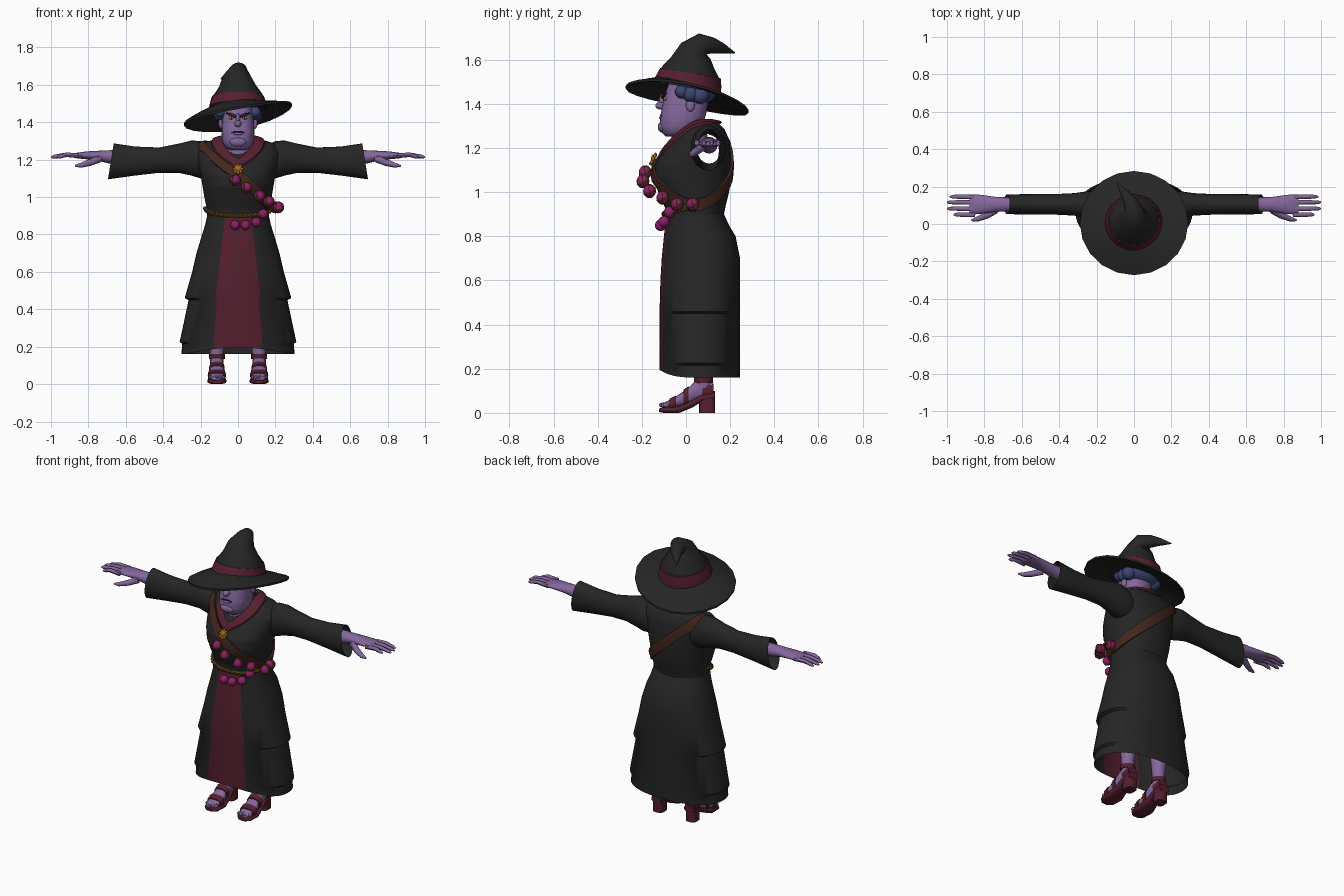
import bpy, bmesh, math
from mathutils import Vector
from mathutils.bvhtree import BVHTree

if "Cube" in bpy.data.objects:
    bpy.data.objects.remove(bpy.data.objects["Cube"])


def material(name, r, g, b):
    m = bpy.data.materials.new(name)
    m.use_nodes = True
    m.diffuse_color = (r, g, b, 1)
    m.node_tree.nodes["Principled BSDF"].inputs["Base Color"].default_value = (r, g, b, 1)
    return m


black = material("black cloth", .019, .019, .019)
red = material("wine red", .09, .014, .027)
skin = material("purple skin", .23, .135, .33)
blue = material("blue hair", .045, .06, .17)
pink = material("magenta glass", .26, .014, .13)
gold = material("gold", .42, .17, .012)
brown = material("brown leather", .055, .019, .013)
rope = material("ochre rope", .13, .065, .01)
dark = material("dark plum", .035, .015, .05)


def make(name, verts, faces, mats, index=None, angle=45):
    me = bpy.data.meshes.new(name)
    me.from_pydata([tuple(v) for v in verts], [], faces)
    for m in mats:
        me.materials.append(m)
    for k, p in enumerate(me.polygons):
        p.use_smooth = True
        p.material_index = index[k] if index else 0
    bm = bmesh.new()
    bm.from_mesh(me)
    bmesh.ops.recalc_face_normals(bm, faces=bm.faces)
    bm.to_mesh(me)
    bm.free()
    me.set_sharp_from_angle(angle=math.radians(angle))
    ob = bpy.data.objects.new(name, me)
    bpy.context.collection.objects.link(ob)
    return ob


def loft(name, rings, *mats, cap=True, loop=False, skip=None, rule=None):
    n, verts, faces, index = len(rings[0]), [v for r in rings for v in r], [], []
    for i in range(len(rings) if loop else len(rings) - 1):
        for j in range(n):
            k, i2 = (j + 1) % n, (i + 1) % len(rings)
            f = (i * n + j, i * n + k, i2 * n + k, i2 * n + j)
            if skip and skip(sum((verts[q] for q in f), Vector()) / 4):
                continue
            faces.append(f)
            index.append(rule(j) if rule else 0)
    if cap and not loop:
        faces += [tuple(range(n)), tuple(range(len(verts) - n, len(verts)))]
        index += [0, 0]
    return make(name, verts, faces, mats, index)


def section(axis, s, a0, a1, b0, b1, n=24, p=1.0):
    """Rounded cross-section at s along an axis, starting at the low b side."""
    out = []
    for j in range(n):
        t = math.tau * j / n
        sa, cb = math.sin(t), -math.cos(t)
        a = (a0 + a1) / 2 + (a1 - a0) / 2 * math.copysign(abs(sa) ** p, sa)
        b = (b0 + b1) / 2 + (b1 - b0) / 2 * math.copysign(abs(cb) ** p, cb)
        out.append(Vector({"x": (s, a, b), "y": (a, s, b), "z": (a, b, s)}[axis]))
    return out


def dense(rows, k):
    out = []
    for a, b in zip(rows, rows[1:]):
        out += [[x + (y - x) * i / k for x, y in zip(a, b)] for i in range(k)]
    return out + [list(rows[-1])]


def tube(name, pts, radii, mat, n=12):
    pts, rings = [Vector(p) for p in pts], []
    for i, p in enumerate(pts):
        t = pts[min(i + 1, len(pts) - 1)] - pts[max(i - 1, 0)]
        q = t.to_track_quat("Z", "Y")
        r = radii[i] if isinstance(radii, (list, tuple)) else radii
        rings.append([p + q @ Vector((r * math.cos(math.tau * j / n), r * math.sin(math.tau * j / n), 0)) for j in range(n)])
    return loft(name, rings, mat)


def ball(name, loc, size, mat, seg=16):
    bm = bmesh.new()
    bmesh.ops.create_uvsphere(bm, u_segments=seg, v_segments=seg * 5 // 8, radius=1)
    verts = [Vector(loc) + Vector(v.co[i] * size[i] for i in range(3)) for v in bm.verts]
    faces = [tuple(v.index for v in f.verts) for f in bm.faces]
    bm.free()
    return make(name, verts, faces, [mat])


# Skirt with stepped side tiers and a front panel
skirt = [(.16, .303, -.12, .245), (.215, .298, -.12, .245), (.225, .312, -.12, .245), (.45, .264, -.12, .245),
         (.46, .285, -.12, .245), (.6, .245, -.116, .245), (.7, .222, -.11, .245), (.8, .192, -.1, .225),
         (.85, .176, -.095, .195), (.91, .163, -.09, .168)]
rings = [section("z", z, -h, h, f, b, 48, .9) for z, h, f, b in skirt]
for j, v in enumerate(rings[0]):
    v.z += .035 * max(0, math.cos(math.tau * j / 48)) ** 3
loft("skirt", rings, black, red, cap=False, rule=lambda j: int(j < 3 or j > 44))

# Torso, open where the sleeves enter
torso = [(.88, .165, -.09, .168), (.93, .166, -.095, .178), (1.0, .18, -.125, .195), (1.06, .19, -.15, .203),
         (1.12, .2, -.145, .206), (1.18, .213, -.105, .203), (1.24, .222, -.055, .195), (1.285, .2, -.005, .175),
         (1.31, .12, .03, .15), (1.32, .06, .06, .12)]
rings = [section("z", z, -h, h, f, b, 48, .9) for z, h, f, b in dense(torso, 4)]
loft("torso", rings, black, cap=False,
     skip=lambda c: abs(c.x) > .1 and ((c.y - .1) / .055) ** 2 + ((c.z - 1.19) / .09) ** 2 < 1)
surface = BVHTree.FromPolygons([v for r in rings for v in r],
                               [(i * 48 + j, i * 48 + (j + 1) % 48, i * 48 + 48 + (j + 1) % 48, i * 48 + 48 + j)
                                for i in range(len(rings) - 1) for j in range(48)])


def snap(p, off):
    loc, nor, _, _ = surface.find_nearest(Vector(p))
    if nor.dot(loc - Vector((0, .05, 1.1))) < 0:
        nor = -nor
    return loc + nor * off


# Hollow sleeves running through the body
half = [(0, 1.11, 1.27, .05, .15), (.15, 1.1, 1.275, .035, .17), (.2, 1.1, 1.3, .02, .18), (.25, 1.115, 1.302, .03, .175),
        (.32, 1.13, 1.285, .045, .165), (.42, 1.13, 1.265, .05, .16), (.55, 1.115, 1.27, .05, .16), (.68, 1.095, 1.287, .053, .158)]
rows = [(-x, *r) for x, *r in half[:0:-1]] + half
rings = [section("x", x, y0, y1, z0, z1) for x, z0, z1, y0, y1 in rows]
for r, s in ((rings[0], -1), (rings[-1], 1)):
    for v in r:
        v.x += s * (1.19 - v.z) * .16
loft("sleeves", rings, black, cap=False)

# Head, neck and face
head = [(1.252, .045, -.09, 0), (1.268, .07, -.108, .04), (1.3, .085, -.121, .07), (1.35, .088, -.115, .09),
        (1.4, .085, -.106, .1), (1.44, .08, -.098, .11), (1.49, .08, -.08, .12)]
loft("head", [section("z", z, -h, h, f, b, 28, .85) for z, h, f, b in head], skin)
tube("neck", [(0, .02, 1.2), (0, .015, 1.26), (0, .01, 1.33)], (.088, .08, .075), skin, 20)
ball("nose", (0, -.115, 1.392), (.019, .024, .018), skin)
ball("nose_bridge", (0, -.104, 1.418), (.011, .018, .03), skin)
tube("mouth", [(-.035, -.109, 1.342), (-.015, -.115, 1.35), (.015, -.115, 1.35), (.035, -.109, 1.342)], .004, dark, 8)
ball("lower_lip", (0, -.113, 1.338), (.026, .009, .007), skin)
ball("chin", (0, -.108, 1.295), (.045, .02, .025), skin)
for s, side in ((1, "left"), (-1, "right")):
    ball(side + "_eye", (s * .036, -.094, 1.423), (.015, .009, .008), gold)
    ball(side + "_pupil", (s * .035, -.102, 1.423), (.004, .003, .006), dark)
    tube(side + "_brow", [(s * .012, -.106, 1.43), (s * .035, -.104, 1.44), (s * .062, -.089, 1.448)], (.007, .008, .004), dark, 8)
    ball(side + "_ear", (s * .092, .02, 1.395), (.012, .02, .03), skin)
    for y, z, r in ((-.02, 1.455, .03), (.02, 1.445, .037), (.065, 1.44, .04)):
        ball(side + "_curl", (s * .092, y, z), (r, r, r), blue, 12)
ball("back_hair", (0, .07, 1.455), (.11, .07, .055), blue, 20)


# Hat brim, crown and band
def brim_ring(f, drop):
    out = []
    for j in range(20):
        t = math.tau * j / 20
        c, s = math.cos(t), math.sin(t)
        low = 1.486 + .012 * c - .035 * s
        edge = 1.437 + .052 * c - .055 * s + .01 * math.cos(2 * t)
        r = .14 + .15 * f
        out.append(Vector((r * c, r * s * .96 + .005, low + (edge - low) * f ** 1.3 - drop)))
    return out


loft("hat_brim", [brim_ring(f, d) for f, d in ((0, 0), (.35, 0), (.7, 0), (1, 0), (1, .012), (.7, .014), (.35, .014), (0, .014))],
     black, loop=True)
tube("hat_crown", [(0, .008, 1.475), (0, .02, 1.545), (-.003, .03, 1.59), (-.005, .045, 1.64), (0, .075, 1.672),
                   (-.02, .118, 1.665), (-.05, .165, 1.652), (-.09, .22, 1.632)],
     (.15, .132, .1, .076, .05, .037, .023, .003), black, 20)
tube("hat_band", [(0, .008, 1.48), (0, .015, 1.51), (0, .02, 1.54)], (.155, .148, .139), red, 20)


# Bands laid on the torso
def band(name, edges, mat):
    n = len(edges[0])
    faces = [(i * n + j, i * n + (j + 1) % n, i * n + n + (j + 1) % n, i * n + n + j)
             for i in range(len(edges) - 1) for j in range(n)]
    return make(name, [v for e in edges for v in e], faces, [mat])


turns = [math.tau * k / 48 for k in range(48)]
band("collar", [[snap((rx * math.sin(t), .03 - .15 * math.cos(t), zf + (1.335 - zf) * math.sin(t / 2)), off) for t in turns]
                for rx, zf, off in ((.14, 1.15, .001), (.135, 1.16, .01), (.11, 1.19, .013), (.08, 1.22, .015))], red)
band("shoulder_strap", [[snap((-.215 * math.cos(t) + .65 * w, .03 - .19 * math.sin(t), 1.12 + .185 * math.cos(t) + .76 * w), off)
                         for t in turns] for w, off in ((-.03, 0), (-.029, .011), (0, .012), (.029, .011), (.03, 0))], brown)

# Twisted belt across the front
for k in (0, 1):
    pts = []
    for i in range(61):
        u = i / 30 - 1
        a = u * 1.55
        z = .9 + .04 * u * u + .006 * math.sin(i * 1.1 + math.pi * k)
        pts.append(snap((.18 * math.sin(a), .04 - .15 * math.cos(a), z), .008 + .004 * math.cos(i * 1.1 + math.pi * k)))
    tube("rope_belt", pts, .008, rope, 6)

# Brooch
c = snap((0, -.2, 1.185), .02)
ball("brooch", c, (.02, .01, .02), gold)
for k in range(8):
    t = math.tau * k / 8
    ball("brooch_petal", c + Vector((.02 * math.cos(t), -.013 * math.sin(t) * -.8, .02 * math.sin(t))), (.009, .008, .009), gold, 8)

# Netted flasks on the strap, plain ones on the belt
for x, y, z in ((-.015, -.185, 1.09), (.045, -.195, 1.05), (.115, -.165, 1.005), (.165, -.105, .975), (.215, -.04, .945), (.2, .03, .945)):
    ball("strap_flask", (x, y, z), (.029, .029, .029), pink)
    for rot in ((.5, .3, 0), (1.7, .4, 0), (.9, 1.5, .4)):
        bpy.ops.mesh.primitive_torus_add(location=(x, y, z), rotation=rot, major_radius=.029, minor_radius=.003,
                                         major_segments=20, minor_segments=6)
        net = bpy.context.object
        net.name = "flask_net"
        net.data.materials.append(rope)
for x, y, z in ((-.015, -.115, .85), (.04, -.115, .85), (.098, -.1, .866), (.135, -.075, .91)):
    ball("belt_flask", (x, y, z), (.026, .026, .026), pink)

# Hands, legs and sandals
palm = [(.55, 1.21, .035, .036), (.67, 1.213, .038, .038), (.74, 1.22, .028, .04), (.81, 1.223, .021, .05), (.86, 1.222, .015, .054), (.88, 1.221, .01, .05)]
foot = [(-.112, .022, .04, .032), (-.06, .025, .065, .043), (0, .035, .105, .037), (.05, .06, .15, .034), (.12, .08, .14, .028)]
sole = [(-.122, .004, .02, .025), (-.1, 0, .026, .047), (-.03, 0, .032, .052), (.03, .025, .058, .04), (.07, .05, .085, .036), (.132, .06, .1, .034)]
for s, side in ((1, "left"), (-1, "right")):
    loft(side + "_hand", [section("x", s * x, .105 - w, .105 + w, z - h, z + h, 16) for x, z, h, w in palm], skin)
    for y, tip in ((.146, .985), (.116, 1.0), (.082, 1.0), (.05, .965)):
        tube(side + "_finger", [(s * .85, y, 1.222), (s * .92, y, 1.226), (s * (tip - .015), y, 1.216), (s * tip, y, 1.212)],
             (.013, .012, .01, .004), skin, 8)
    tube(side + "_thumb", [(s * .74, .075, 1.205), (s * .79, .045, 1.185), (s * .84, .025, 1.17), (s * .87, .02, 1.167)],
         (.02, .018, .013, .005), skin, 8)
    cx = s * .113

    def sweep(name, rows, mat, grow=0):
        loft(side + name, [section("y", y, cx - w - grow, cx + w + grow, a - grow, b + grow, 16, .7) for y, a, b, w in rows], mat)

    sweep("_foot", foot, skin)
    sweep("_sole", sole, red)
    sweep("_toe_strap", [(-.075, .02, .058, .041), (-.045, .02, .073, .043)], red, .006)
    sweep("_instep_strap", [(-.012, .035, .1, .038), (.012, .04, .116, .037)], red, .005)
    sweep("_heel_cup", [(.075, .07, .125, .034), (.125, .075, .13, .03)], red, .004)
    loft(side + "_heel", [section("z", z, cx - .033, cx + .033, .06, .132, 16, .6) for z in (0, .08)], red)
    tube(side + "_leg", [(cx, .08, .1), (cx, .08, .2), (cx, .085, .35), (cx, .09, .5)], (.036, .038, .055, .06), skin, 16)
    tube(side + "_ankle_strap", [(cx, .08, .135), (cx, .08, .16)], .043, red, 16)
    for k in range(5):
        ball(side + "_toe", (cx + s * (k - 2) * .017, -.108 + abs(k - 1) * .006, .036), (.01, .014, .011), skin, 8)
